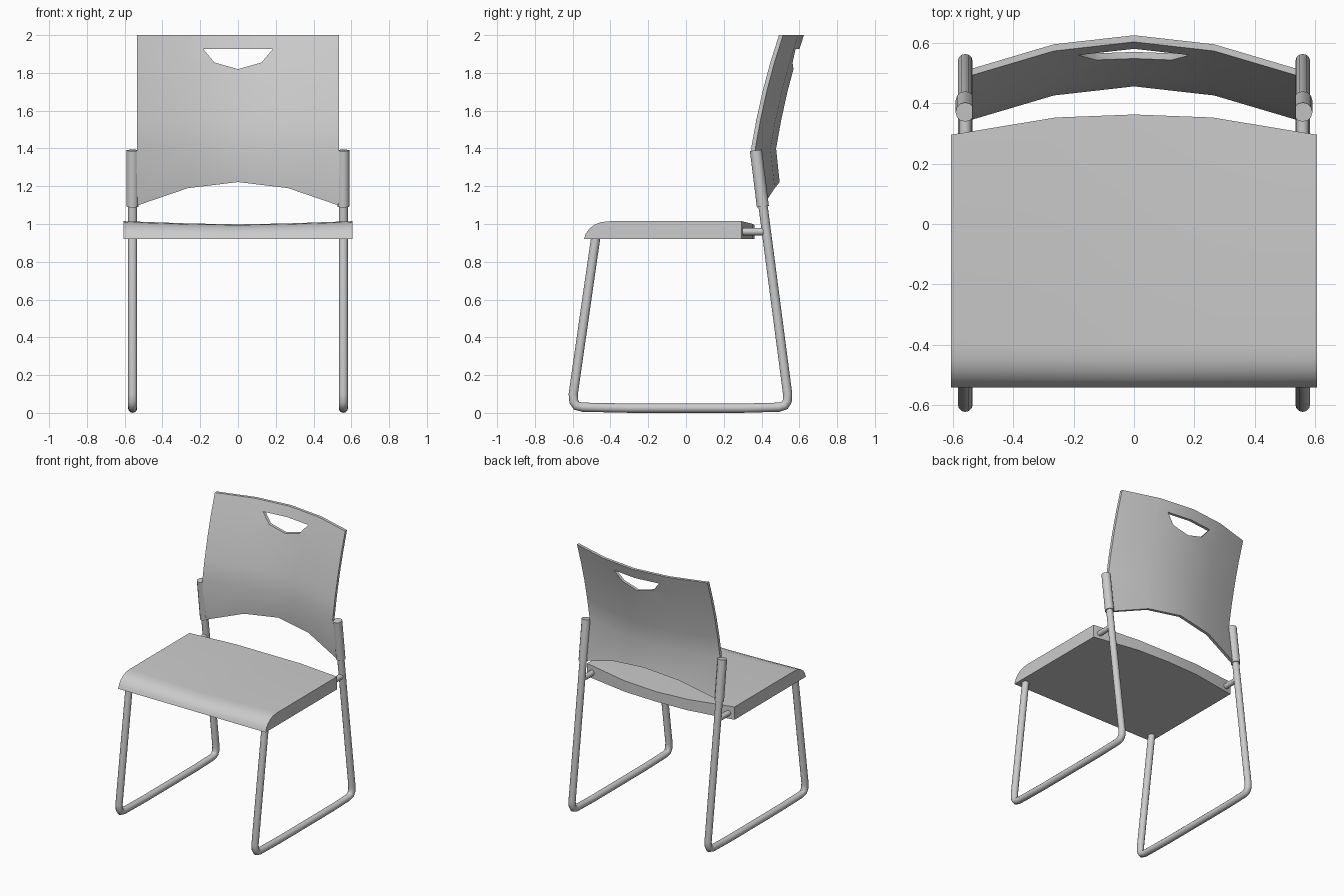
import bpy, bmesh, math

if "Cube" in bpy.data.objects:
    bpy.data.objects.remove(bpy.data.objects["Cube"])


def finish(obj, angle=35):
    bpy.ops.object.select_all(action='DESELECT')
    obj.select_set(True)
    bpy.context.view_layer.objects.active = obj
    bpy.ops.object.shade_smooth_by_angle(angle=math.radians(angle))


def loft(name, loops):
    """Skin a row of closed point loops and cap both ends."""
    bm = bmesh.new()
    rows = [[bm.verts.new(p) for p in loop] for loop in loops]
    n = len(rows[0])
    for a, b in zip(rows, rows[1:]):
        for i in range(n):
            j = (i + 1) % n
            bm.faces.new((a[i], a[j], b[j], b[i]))
    bm.faces.new(rows[0])
    bm.faces.new(rows[-1][::-1])
    bmesh.ops.recalc_face_normals(bm, faces=bm.faces)
    mesh = bpy.data.meshes.new(name)
    bm.to_mesh(mesh)
    bm.free()
    obj = bpy.data.objects.new(name, mesh)
    bpy.context.collection.objects.link(obj)
    return obj


def tube(name, x, path, radius):
    """Round bar following a (y, z) path in the plane at x."""
    curve = bpy.data.curves.new(name, 'CURVE')
    curve.dimensions = '3D'
    curve.bevel_depth = radius
    curve.bevel_resolution = 4
    curve.use_fill_caps = True
    spline = curve.splines.new('POLY')
    spline.points.add(len(path) - 1)
    for pt, (y, z) in zip(spline.points, path):
        pt.co = (x, y, z, 1)
    obj = bpy.data.objects.new(name, curve)
    bpy.context.collection.objects.link(obj)
    bpy.ops.object.select_all(action='DESELECT')
    obj.select_set(True)
    bpy.context.view_layer.objects.active = obj
    bpy.ops.object.convert(target='MESH')
    finish(bpy.context.object, 50)


def lerp_table(table, v):
    for (a, fa), (b, fb) in zip(table, table[1:]):
        if v <= b:
            break
    return fa + (fb - fa) * (v - a) / (b - a)


# Side frames: sled legs, backrest sleeves and seat connectors
leg_path = [(-0.475, 0.95), (-0.597, 0.10), (-0.594, 0.06), (-0.58, 0.038),
            (-0.545, 0.03), (-0.3, 0.025), (0.3, 0.025), (0.49, 0.03),
            (0.523, 0.04), (0.536, 0.062), (0.538, 0.10), (0.372, 1.37)]
for side, x in (("left", -0.558), ("right", 0.558)):
    tube(side + "_sled_leg", x, leg_path, 0.0245)
    tube(side + "_back_sleeve", x, [(0.407, 1.092), (0.370, 1.39)], 0.032)
    tube(side + "_seat_connector", x, [(0.27, 0.96), (0.425, 0.96)], 0.02)

# Seat: rounded front edge, bowed rear edge, slightly dished top
seat_columns = [(-0.605, 0.295, 0), (-0.26, 0.352, 0.012), (0, 0.362, 0.017),
                (0.26, 0.352, 0.012), (0.605, 0.295, 0)]
front_edge = [(-0.54, 0.92), (-0.531, 0.948), (-0.513, 0.974),
              (-0.485, 0.996), (-0.45, 1.01), (-0.40, 1.015)]
loops = []
for x, rear, dip in seat_columns:
    loop = [(x, y, z - dip * (z - 0.92) / 0.095) for y, z in front_edge]
    loop += [(x, rear, 1.015 - dip * 1.2), (x, rear, 0.92)]
    loops.append(loop)
finish(loft("seat", loops))

# Backrest: curved shell with an arched lower edge
lean = [(1.09, 0.382), (1.22, 0.364), (1.4, 0.345), (1.55, 0.372),
        (1.7, 0.405), (1.85, 0.445), (2.0, 0.492)]
back_columns = [(-0.535, 1.09, 0), (-0.265, 1.19, 0.08), (0, 1.222, 0.11),
                (0.265, 1.19, 0.08), (0.535, 1.09, 0)]
loops = []
for x, low, bow in back_columns:
    front = []
    for z in (low, 1.4, 1.55, 1.7, 1.85, 2.0):
        wide = 1.04 if z == low and abs(x) > 0.5 else 1
        front.append((x * wide, lerp_table(lean, z) + bow, z))
    loops.append(front + [(px, py + 0.022, pz) for px, py, pz in reversed(front)])
backrest = loft("backrest", loops)

# Hand hold cut through the backrest
hole = [(-0.185, 1.927), (-0.125, 1.855), (0, 1.82), (0.125, 1.855), (0.185, 1.927)]
cutter = loft("hand_hold_cutter", [[(x, y, z) for x, z in hole] for y in (0.3, 0.9)])
cutter.hide_render = True
cut = backrest.modifiers.new("hand_hold", 'BOOLEAN')
cut.operation = 'DIFFERENCE'
cut.solver = 'EXACT'
cut.object = cutter
bpy.context.view_layer.objects.active = backrest
bpy.ops.object.modifier_apply(modifier=cut.name)
bpy.data.objects.remove(cutter)
finish(backrest)
